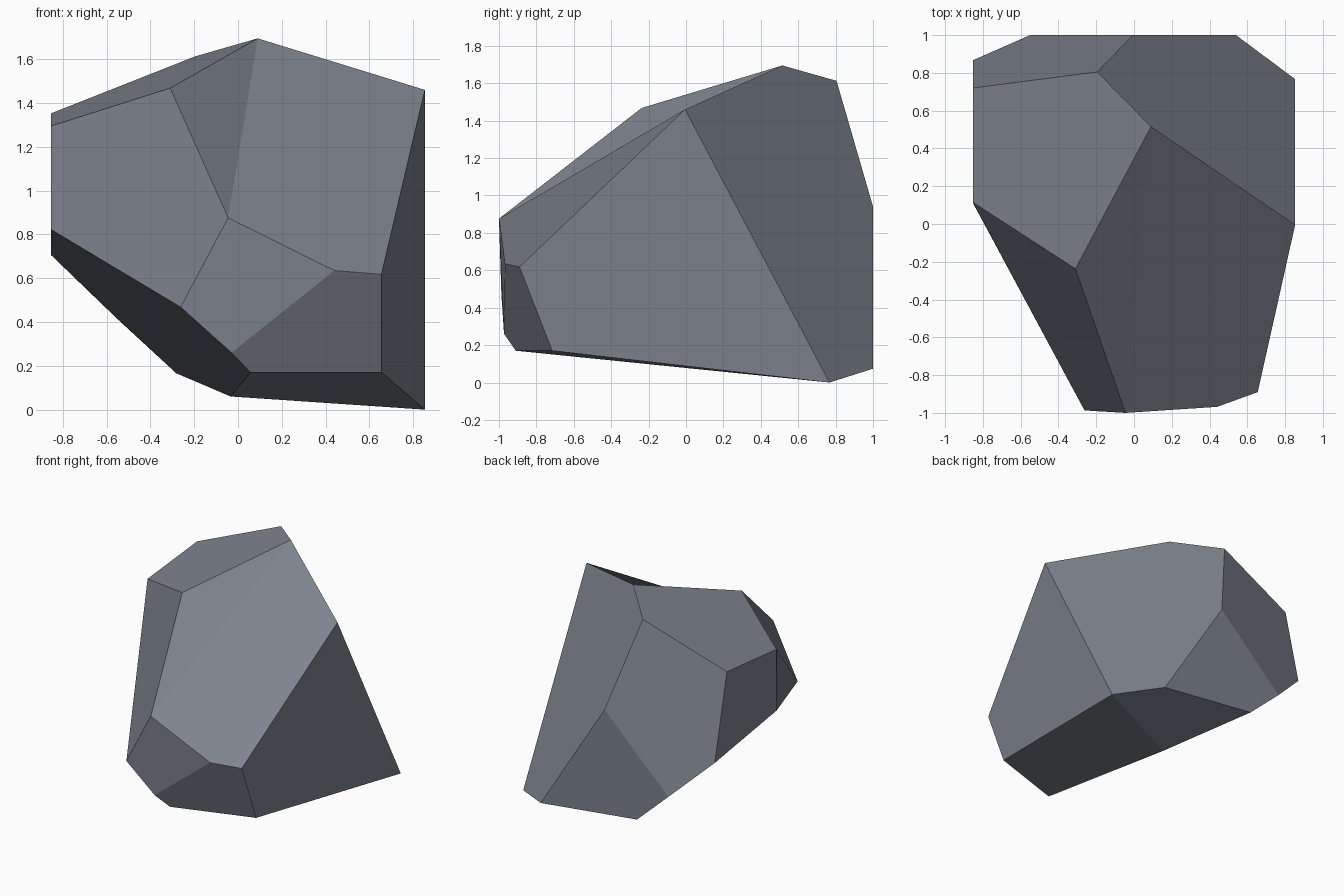
import bpy
import bmesh

if "Cube" in bpy.data.objects:
    bpy.data.objects.remove(bpy.data.objects["Cube"])

# Corner points of the boulder, named by letter
corners = {
    # upper rim
    "A": (0.09, 0.515, 1.695), "B": (0.853, -0.005, 1.46), "C": (-0.195, 0.805, 1.613),
    "D": (-0.853, 0.72, 1.353), "F": (-0.31, -0.237, 1.468), "G": (-0.853, 0.115, 1.295),
    # front
    "I": (-0.045, -1.0, 0.876), "J": (-0.262, -0.987, 0.468), "K": (0.44, -0.968, 0.635),
    "L": (0.655, -0.89, 0.618), "M": (0.655, -0.715, 0.17), "N": (0.057, -0.91, 0.17),
    "O": (-0.03, -0.973, 0.26),
    # underside and back
    "P": (-0.282, 1.0, 0.166), "Q": (-0.034, 0.29, 0.06), "R": (0.853, 0.767, 0.0),
    "S": (-0.006, 1.0, 0.94), "T": (0.54, 1.0, 0.074), "U": (-0.55, 1.0, 0.413),
    # left side
    "W": (-0.853, 0.867, 0.705), "X": (-0.853, 0.112, 0.822),
}

# Broken rock facets, each a loop of corners
facets = ["ACDGF", "AFI", "AIKLB", "BLMR", "BRTSCA", "CSUWD", "STPU",
          "DWXG", "XJIFG", "IJOK", "KONML", "XWUPQNOJ", "QPTR", "NQRM"]

bm = bmesh.new()
verts = {name: bm.verts.new(co) for name, co in corners.items()}
for loop in facets:
    bm.faces.new([verts[c] for c in loop])
bmesh.ops.recalc_face_normals(bm, faces=bm.faces[:])

mesh = bpy.data.meshes.new("boulder")
bm.to_mesh(mesh)
bm.free()

# Single slate grey colour
stone = bpy.data.materials.new("slate grey")
stone.diffuse_color = (0.205, 0.23, 0.27, 1.0)
stone.use_nodes = True
stone.node_tree.nodes["Principled BSDF"].inputs["Base Color"].default_value = stone.diffuse_color
mesh.materials.append(stone)

boulder = bpy.data.objects.new("boulder", mesh)
bpy.context.collection.objects.link(boulder)
